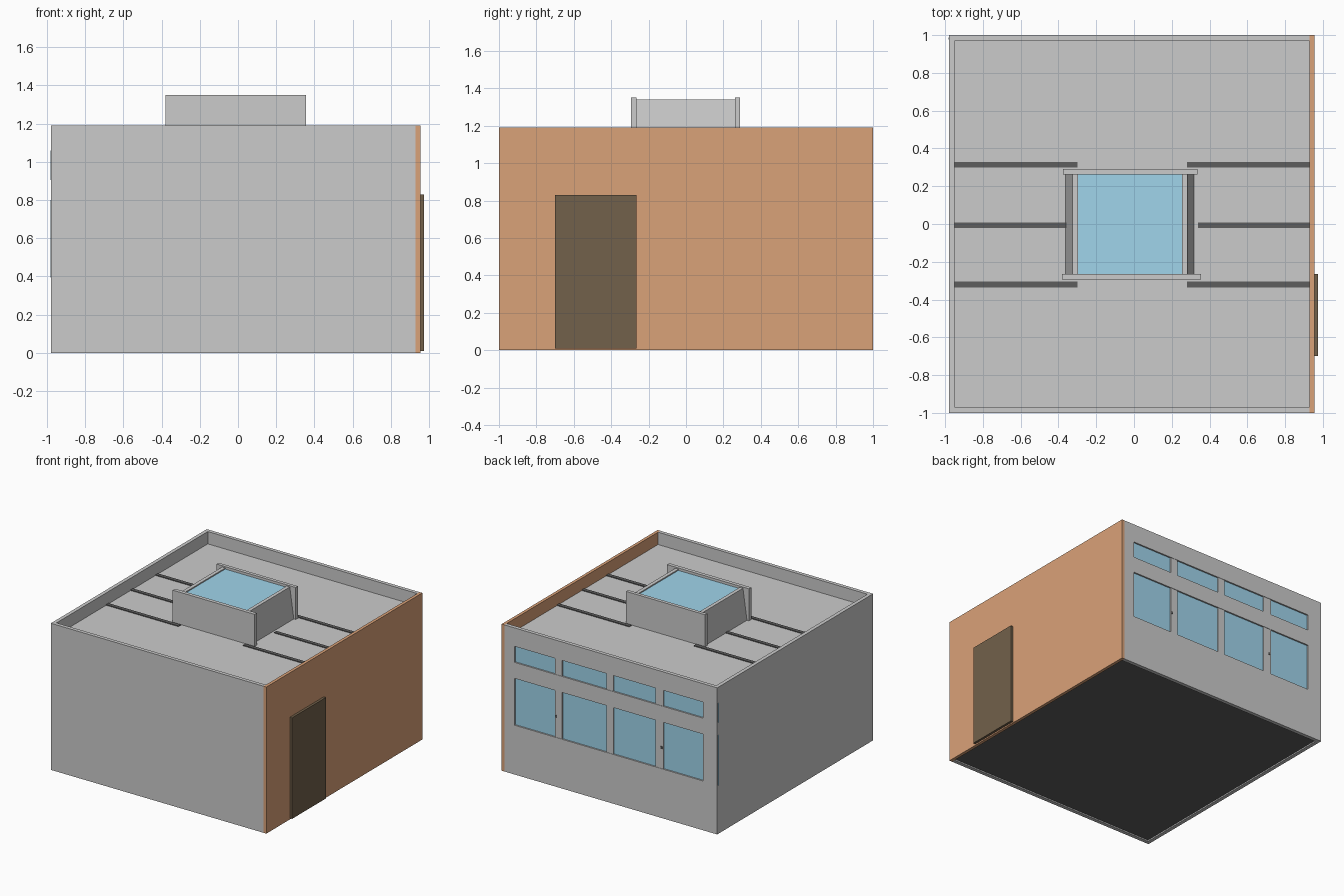
import bpy, bmesh

if "Cube" in bpy.data.objects:
    bpy.data.objects.remove(bpy.data.objects["Cube"])


def material(name, r, g, b):
    m = bpy.data.materials.new(name)
    m.diffuse_color = (r, g, b, 1)
    m.use_nodes = True
    m.node_tree.nodes["Principled BSDF"].inputs["Base Color"].default_value = m.diffuse_color
    return m


BROWN = material("brown_cladding", 0.70, 0.36, 0.19)
BLUE = material("blue_glass", 0.35, 0.66, 0.83)
DARK = material("dark_wood", 0.17, 0.12, 0.07)
BLACK = material("black", 0.11, 0.11, 0.11)


def make(name, bm, mat=None):
    bmesh.ops.recalc_face_normals(bm, faces=bm.faces)
    me = bpy.data.meshes.new(name)
    bm.to_mesh(me)
    bm.free()
    ob = bpy.data.objects.new(name, me)
    bpy.context.collection.objects.link(ob)
    if mat:
        me.materials.append(mat)
    return ob


def box(name, x, y, z, mat=None):
    """Box from (min, max) pairs."""
    bm = bmesh.new()
    bmesh.ops.create_cube(bm, size=1)
    for v in bm.verts:
        v.co = [r[0] if c < 0 else r[1] for c, r in zip(v.co, (x, y, z))]
    return make(name, bm, mat)


def prism(name, profile, y, mat=None):
    """Profile of (x, z) points extruded along y."""
    bm = bmesh.new()
    face = bm.faces.new([bm.verts.new((px, y[0], pz)) for px, pz in profile])
    ext = bmesh.ops.extrude_face_region(bm, geom=[face])
    verts = [v for v in ext["geom"] if isinstance(v, bmesh.types.BMVert)]
    bmesh.ops.translate(bm, verts=verts, vec=(0, y[1] - y[0], 0))
    return make(name, bm, mat)


H, ROOF = 1.19, 1.09

# Walls
box("left_wall", (-0.98, -0.95), (-1, 0.975), (0, H))
box("front_wall", (-0.95, 0.93), (-1, -0.97), (0, H))
box("right_wall", (0.93, 0.955), (-1, 1), (0, H), BROWN)
back = box("back_wall", (-0.98, 0.93), (0.97, 1), (0, H))

# Floor and roof slabs
box("floor", (-0.95, 0.93), (-0.97, 0.97), (0.01, 0.04), BLACK)
box("roof", (-0.95, 0.93), (-0.97, 0.97), (ROOF - 0.04, ROOF))

# Door
box("door", (0.955, 0.975), (-0.70, -0.265), (0.01, 0.83), DARK)

# Two window bands in the back wall, with glass running out to the corner
mullions = [(0.414, 0.477), (-0.045, 0.018), (-0.495, -0.423)]
for label, z in (("upper", (0.91, 1.04)), ("lower", (0.40, 0.78))):
    cutter = box(label + "_window_cutter", (-0.855, 0.84), (0.9, 1.1), z)
    cutter.hide_render = True
    cutter.display_type = 'WIRE'
    cut = back.modifiers.new(label + "_opening", 'BOOLEAN')
    cut.operation = 'DIFFERENCE'
    cut.solver = 'EXACT'
    cut.object = cutter
    box(label + "_window_glass", (-0.983, 0.88), (0.978, 0.988),
        (z[0] - 0.005, z[1] + 0.02), BLUE)
    for i, x in enumerate(mullions):
        box(f"{label}_mullion_{i + 1}", x, (0.975, 0.997), z)

# Window handles
for i, x in enumerate((0.466, -0.478)):
    box(f"window_handle_{i + 1}", (x - 0.007, x + 0.007), (0.99, 1.0),
        (0.56, 0.58), BLACK)

# Black seams on the roof, left and right of the skylight
for i, (y, left, right) in enumerate(((-0.32, -0.30, 0.28),
                                      (-0.007, -0.36, 0.34),
                                      (0.313, -0.30, 0.28))):
    for side, x in (("left", (-0.95, left)), ("right", (right, 0.93))):
        box(f"roof_seam_{side}_{i + 1}", x, (y - 0.015, y + 0.015),
            (ROOF - 0.01, ROOF + 0.006), BLACK)

# Skylight: two upright plates, two leaning end panels, glass top
box("skylight_front_plate", (-0.38, 0.355), (-0.295, -0.265), (ROOF, 1.35))
box("skylight_back_plate", (-0.375, 0.335), (0.262, 0.29), (ROOF, 1.35))
CX = -0.022
for side, s in (("left", -1), ("right", 1)):
    profile = [(0.34, ROOF), (0.304, 1.34), (0.275, 1.34), (0.31, ROOF)]
    prism(f"skylight_{side}_panel", [(CX + s * px, pz) for px, pz in profile],
          (-0.265, 0.262))
box("skylight_glass", (CX - 0.279, CX + 0.279), (-0.265, 0.262),
    (1.31, 1.33), BLUE)
